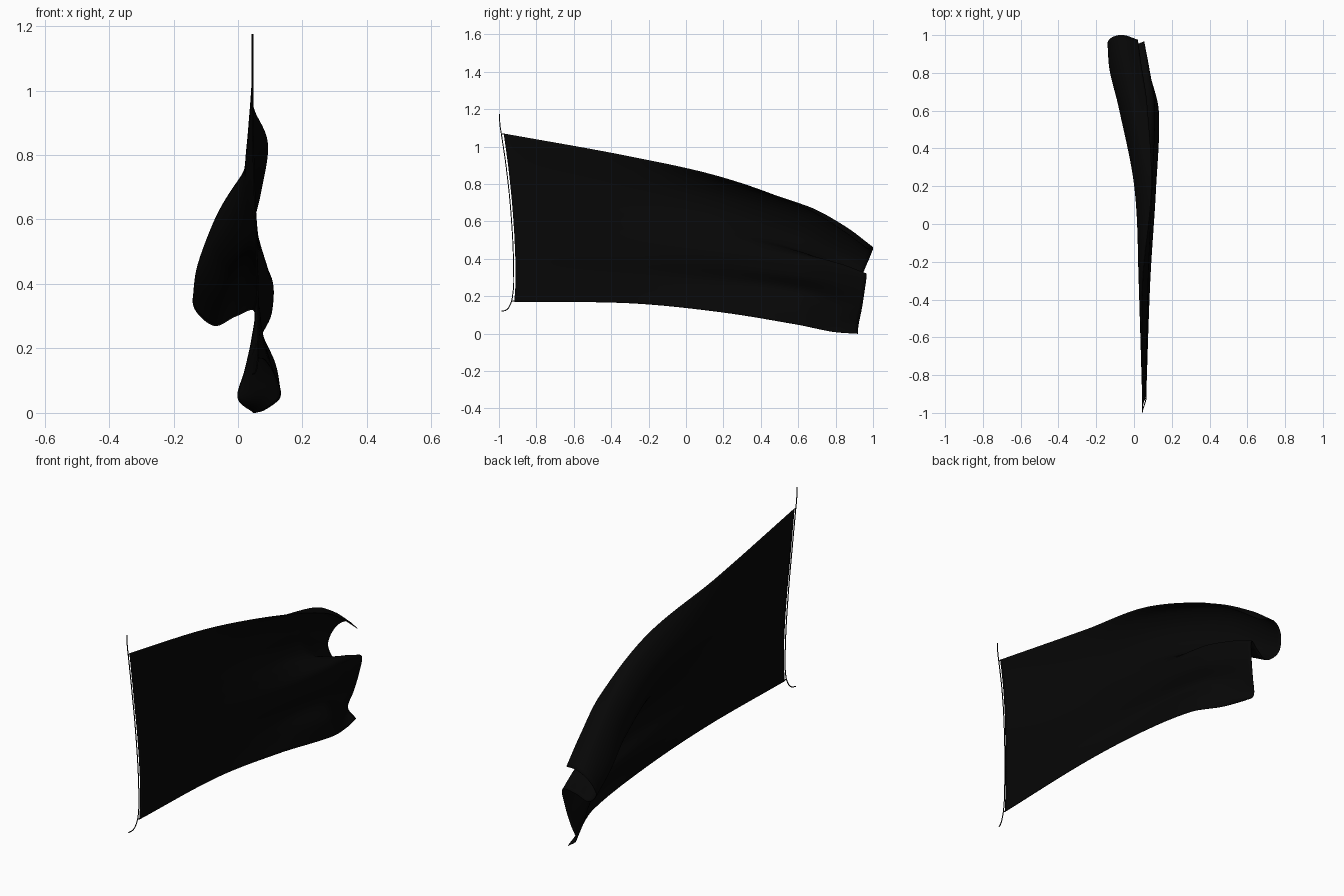
import bpy
from mathutils import Vector

if "Cube" in bpy.data.objects:
    bpy.data.objects.remove(bpy.data.objects["Cube"])

black = bpy.data.materials.new("black_cloth")
black.diffuse_color = (0.002, 0.002, 0.002, 1)
black.use_nodes = True
black.node_tree.nodes["Principled BSDF"].inputs["Base Color"].default_value = black.diffuse_color


def spline(keys, pts, t):
    """Smooth interpolation of vectors placed at uneven keys."""
    i = 0
    while i < len(keys) - 2 and t > keys[i + 1]:
        i += 1
    h = keys[i + 1] - keys[i]

    def slope(j):
        a, b = max(j - 1, 0), min(j + 1, len(keys) - 1)
        return (pts[b] - pts[a]) / (keys[b] - keys[a])

    s = (t - keys[i]) / h
    return (pts[i] * (2*s**3 - 3*s**2 + 1) + slope(i) * (h * (s**3 - 2*s**2 + s))
            + pts[i + 1] * (3*s**2 - 2*s**3) + slope(i + 1) * (h * (s**3 - s**2)))


# Cross-sections from hoist to fly: (x, share of height measured from the top)
ROWS = 11
stations = [-0.95, -0.3, 0.2, 0.63, 0.83, 0.97]
hoist_x = [.045, .045, .046, .048, .051, .055, .058, .061, .063, .064, .063]
sections = [
    [(hoist_x[j], j / 10) for j in range(ROWS)],
    [(.047, 0), (.033, .1), (.026, .2), (.03, .3), (.045, .4), (.06, .5),
     (.073, .6), (.075, .7), (.068, .8), (.075, .9), (.085, 1)],
    [(.092, 0), (.045, .06), (.01, .15), (.005, .26), (.035, .37), (.068, .46),
     (.095, .56), (.09, .66), (.07, .77), (.088, .88), (.115, 1)],
    [(.07, .01), (-.01, .01), (-.065, .11), (-.078, .26), (-.025, .37), (.045, .39),
     (.103, .44), (.103, .59), (.07, .72), (.115, .87), (.13, 1)],
    [(.04, .02), (-.045, 0), (-.105, .11), (-.126, .27), (-.06, .395), (.01, .365),
     (.073, .36), (.073, .53), (.042, .72), (.055, .9), (.085, 1)],
    [(.02, .02), (-.06, 0), (-.12, .1), (-.137, .28), (-.075, .41), (-.01, .35),
     (.05, .31), (.043, .5), (.022, .71), (.0, .9), (.05, 1)],
]
# Top and bottom height of the flag at each station
heights = [(1.07, .17), (.95, .162), (.835, .115), (.682, .048), (.567, .01), (.46, .0)]
hoist_y = [-.975, -.962, -.95, -.94, -.931, -.924, -.918, -.914, -.911, -.912, -.918]
fly_y = [.975, 1.0, .985, .95, .93, .94, .965, .955, .94, .922, .92]

control = []
for sec, (top, bot), st in zip(sections, heights, stations):
    k = (st - stations[0]) / (stations[-1] - stations[0])
    control.append([Vector((x, hoist_y[j] + (fly_y[j] - hoist_y[j]) * k,
                            top + (bot - top) * f)) for j, (x, f) in enumerate(sec)])

# Flag cloth
NU, NV = 90, 80
verts = []
for a in range(NU + 1):
    t = stations[0] + (stations[-1] - stations[0]) * a / NU
    column = [spline(stations, [c[j] for c in control], t) for j in range(ROWS)]
    for b in range(NV + 1):
        verts.append(spline(list(range(ROWS)), column, (ROWS - 1) * b / NV))
W = NV + 1
faces = [(a*W + b, a*W + b + 1, (a+1)*W + b + 1, (a+1)*W + b)
         for a in range(NU) for b in range(NV)]
mesh = bpy.data.meshes.new("flag_cloth")
mesh.from_pydata(verts, [], faces)
mesh.polygons.foreach_set("use_smooth", [True] * len(faces))
mesh.materials.append(black)
cloth = bpy.data.objects.new("flag_cloth", mesh)
bpy.context.collection.objects.link(cloth)
thick = cloth.modifiers.new("thickness", 'SOLIDIFY')
thick.thickness = 0.003
thick.offset = 0


def cord(name, points, radius=0.0025):
    cu = bpy.data.curves.new(name, 'CURVE')
    cu.dimensions = '3D'
    cu.bevel_depth = radius
    cu.bevel_resolution = 2
    cu.use_fill_caps = True
    sp = cu.splines.new('BEZIER')
    sp.bezier_points.add(len(points) - 1)
    for bp, co in zip(sp.bezier_points, points):
        bp.co = co
        bp.handle_left_type = bp.handle_right_type = 'AUTO'
    cu.materials.append(black)
    bpy.context.collection.objects.link(bpy.data.objects.new(name, cu))


# Hoist rope with loose ends, and the two short ties holding the cloth
cord("hoist_rope", [(.045, -.997, 1.175), (.045, -.995, 1.12), (.045, -.986, 1.06),
                    (.046, -.96, .88), (.053, -.934, .62), (.061, -.922, .35),
                    (.063, -.925, .22), (.06, -.94, .155), (.054, -.96, .127),
                    (.045, -.985, .12)])
cord("top_tie", [(.045, -.987, 1.067), (.045, -.973, 1.067)])
cord("bottom_tie", [(.063, -.932, .175), (.063, -.915, .173)])
